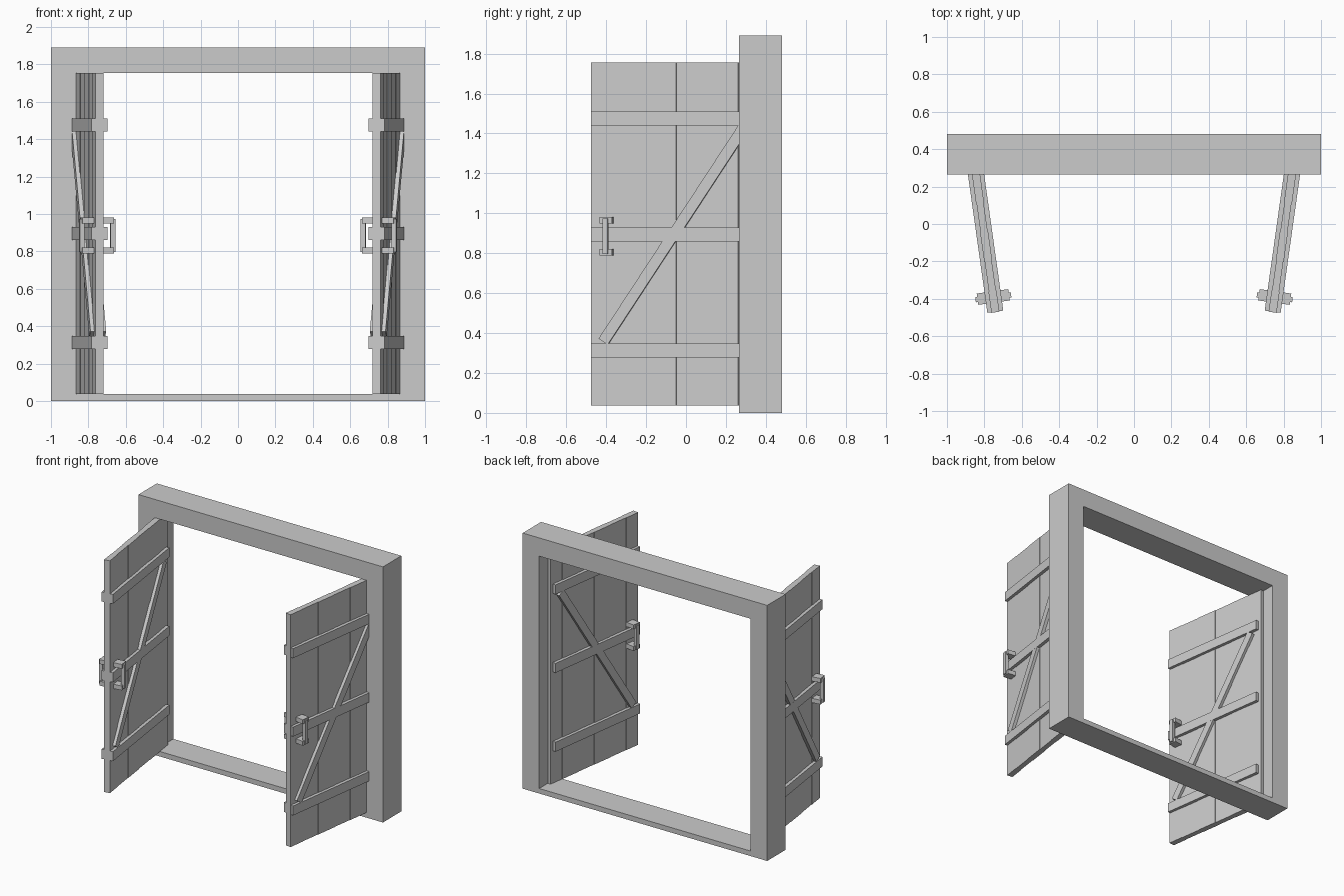
import bpy, bmesh, math
from mathutils import Matrix, Vector

if "Cube" in bpy.data.objects:
    bpy.data.objects.remove(bpy.data.objects["Cube"])

grey = bpy.data.materials.new("plain_grey")
grey.use_nodes = True
colour = (0.6, 0.6, 0.6, 1)
grey.diffuse_color = colour
grey.node_tree.nodes["Principled BSDF"].inputs["Base Color"].default_value = colour


def finish(name, bm, matrix=Matrix()):
    bm.transform(matrix)
    bmesh.ops.recalc_face_normals(bm, faces=bm.faces)
    mesh = bpy.data.meshes.new(name)
    bm.to_mesh(mesh)
    bm.free()
    mesh.materials.append(grey)
    ob = bpy.data.objects.new(name, mesh)
    bpy.context.collection.objects.link(ob)


def add_box(bm, lo, hi, turn=Matrix()):
    """Box between two corners, turned about its own centre."""
    lo, hi = Vector(lo), Vector(hi)
    place = Matrix.Translation((lo + hi) / 2) @ turn @ Matrix.Diagonal((*(hi - lo), 1))
    bmesh.ops.create_cube(bm, size=1, matrix=place)


# Frame: rectangular ring with a thin sill
def build_frame():
    bm = bmesh.new()

    def loop(x, z0, z1, y):
        return [bm.verts.new(p) for p in ((-x, y, z0), (x, y, z0), (x, y, z1), (-x, y, z1))]

    rings = [loop(1, 0, 1.89, 0.265), loop(1, 0, 1.89, 0.48),
             loop(0.865, 0.037, 1.755, 0.48), loop(0.865, 0.037, 1.755, 0.265)]
    for k, a in enumerate(rings):
        b = rings[(k + 1) % 4]
        for i in range(4):
            j = (i + 1) % 4
            bm.faces.new((a[i], a[j], b[j], b[i]))
    finish("door_frame", bm)


# Door in its own frame: x outward, y from free edge to hinge
def build_door(side, mirror):
    place = mirror @ Matrix.Translation((0.741, -0.472, 0)) @ Matrix.Rotation(math.radians(-8), 4, "Z")

    # Planks with slightly uneven thickness
    bm = bmesh.new()
    edges = [0, 0.116, 0.273, 0.43, 0.587, 0.744, 0.86]
    for i, (a, b) in enumerate(zip(edges, edges[1:])):
        t = 0.0215 if i % 2 == 0 else 0.019
        add_box(bm, (-t, a, 0.037), (t, b, 1.755))
    finish(side + "_door_planks", bm, place)

    # Cross battens on both faces
    for label, z in (("lower", 0.312), ("middle", 0.895), ("upper", 1.475)):
        bm = bmesh.new()
        add_box(bm, (-0.043, 0.003, z - 0.035), (0.043, 0.835, z + 0.035))
        finish(f"{side}_{label}_batten", bm, place)

    # Diagonal brace
    bm = bmesh.new()
    start, end = Vector((0, 0.063, 0.357)), Vector((0, 0.775, 1.433))
    mid, run = (start + end) / 2, end - start
    half = Vector((0.0425, 0.0275, run.length / 2))
    add_box(bm, mid - half, mid + half, Matrix.Rotation(-math.atan2(run.y, run.z), 4, "X"))
    finish(side + "_diagonal_brace", bm, place)

    # Pull handles: two mounts and a grip on each face
    for label, s in (("outer", 1), ("inner", -1)):
        bm = bmesh.new()
        for z in (0.805, 0.965):
            add_box(bm, (0.015, 0.052, z - 0.016), (0.085, 0.113, z + 0.016))
        add_box(bm, (0.07, 0.067, 0.797), (0.096, 0.094, 0.973))
        finish(f"{side}_{label}_handle", bm, place @ Matrix.Diagonal((s, 1, 1, 1)))


build_frame()
build_door("left", Matrix())
build_door("right", Matrix.Diagonal((-1, 1, 1, 1)))
